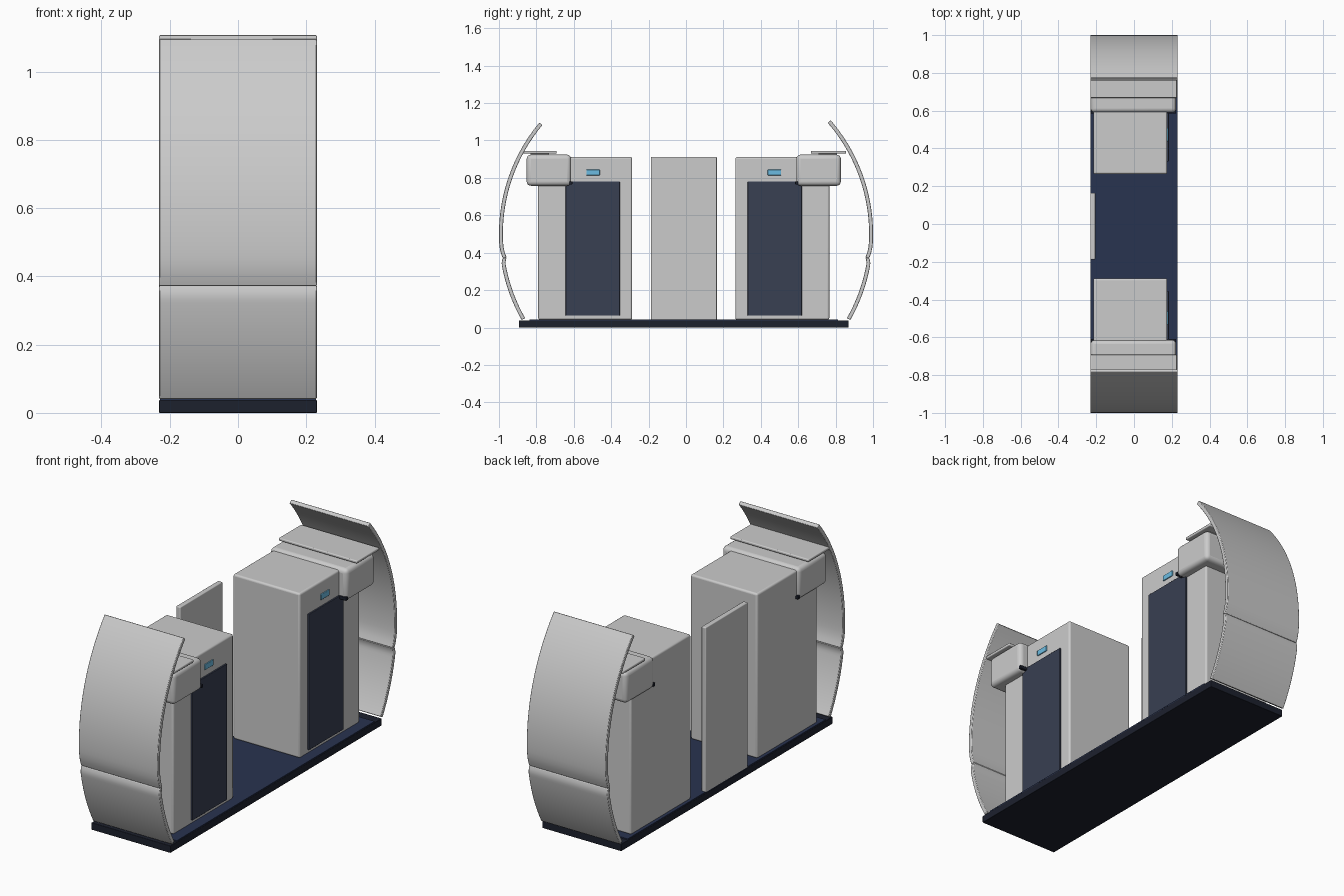
import bpy, bmesh, math

if "Cube" in bpy.data.objects:
    bpy.data.objects.remove(bpy.data.objects["Cube"])

C = -0.012  # symmetry plane of the interior along y


def material(name, rgb):
    m = bpy.data.materials.new(name)
    m.diffuse_color = (*rgb, 1)
    m.use_nodes = True
    m.node_tree.nodes["Principled BSDF"].inputs["Base Color"].default_value = m.diffuse_color
    return m


NAVY = material("navy_floor", (0.022, 0.033, 0.08))
DARK = material("dark_base", (0.012, 0.015, 0.027))
DOOR = material("door_slate", (0.04, 0.05, 0.085))
BLUE = material("screen_blue", (0.15, 0.5, 0.75))


def finish(obj, mat=None):
    if mat:
        obj.data.materials.append(mat)
    bpy.ops.object.select_all(action='DESELECT')
    obj.select_set(True)
    bpy.context.view_layer.objects.active = obj
    bpy.ops.object.shade_smooth_by_angle(angle=math.radians(35))
    return obj


def box(name, x, y, z, bevel=0.0, mat=None):
    """Box from (min, max) ranges with an optional rounded edge."""
    y = sorted(y)
    bpy.ops.mesh.primitive_cube_add(size=1, location=[sum(r) / 2 for r in (x, y, z)])
    o = bpy.context.object
    o.name = name
    o.scale = [r[1] - r[0] for r in (x, y, z)]
    bpy.ops.object.transform_apply(location=False, rotation=False, scale=True)
    if bevel:
        b = o.modifiers.new("round", 'BEVEL')
        b.width, b.segments = bevel, 4
    return finish(o, mat)


def shell(name, side, z0, z1, dip):
    """Curved panel: circular arc in y-z, rolled inward towards the seam."""
    R, T, cy, cz, seam = 0.93, 0.021, 0.07, 0.5, 0.37
    a0, a1 = math.asin((z0 - cz) / R), math.asin((z1 - cz) / R)
    n = 28
    outer, inner = [], []
    for i in range(n + 1):
        a = a0 + (a1 - a0) * i / n
        d = abs(R * math.sin(a) + cz - seam)
        r = R - 0.011 * max(0, 1 - d / dip) ** 2
        outer.append((side * (cy + r * math.cos(a)), cz + r * math.sin(a)))
        inner.append((side * (cy + (r - T) * math.cos(a)), cz + (r - T) * math.sin(a)))
    loop = outer + inner[::-1]
    bm = bmesh.new()
    left, right = [[bm.verts.new((x, y, z)) for y, z in loop] for x in (-0.231, 0.231)]
    m = len(loop)
    for i in range(m):
        j = (i + 1) % m
        bm.faces.new((left[i], left[j], right[j], right[i]))
    for ring in (left, right):
        for i in range(n):
            bm.faces.new((ring[i], ring[i + 1], ring[m - 2 - i], ring[m - 1 - i]))
    bmesh.ops.recalc_face_normals(bm, faces=bm.faces)
    me = bpy.data.meshes.new(name)
    bm.to_mesh(me)
    bm.free()
    o = bpy.data.objects.new(name, me)
    bpy.context.collection.objects.link(o)
    b = o.modifiers.new("round", 'BEVEL')
    b.width, b.segments, b.angle_limit = 0.003, 2, math.radians(50)
    return finish(o)


# Base, floor and central divider
box("base", (-0.231, 0.231), (C - 0.882, C + 0.882), (0, 0.038), 0.003, DARK)
box("floor", (-0.229, 0.229), (C - 0.825, C + 0.825), (0.03, 0.044), 0, NAVY)
box("divider_panel", (-0.231, -0.205), (C - 0.176, C + 0.177), (0.04, 0.912), 0.005)

for side, tag, top in ((-1, "front", 1.096), (1, "back", 1.108)):
    def span(a, b):
        return (C + side * a, C + side * b)

    # Cabinet with door and small screen
    box(tag + "_cabinet", (-0.215, 0.176), span(0.276, 0.778), (0.042, 0.912), 0.01)
    box(tag + "_door", (0.165, 0.184), span(0.342, 0.631), (0.063, 0.781), 0.003, DOOR)
    box(tag + "_screen", (0.17, 0.181), span(0.449, 0.521), (0.814, 0.844), 0.003, BLUE)
    # Full-width header box, its dark trim rod and the shelf above
    box(tag + "_header", (-0.23, 0.223), span(0.602, 0.84), (0.758, 0.924), 0.022)
    box(tag + "_trim_rod", (-0.23, 0.223), span(0.596, 0.612), (0.764, 0.782), 0.003, DARK)
    box(tag + "_shelf", (-0.231, 0.227), span(0.68, 0.868), (0.93, 0.945), 0.005)
    box(tag + "_shelf_support", (-0.2, 0.195), span(0.72, 0.82), (0.915, 0.935))
    # Curved outer shell in two panels
    shell(tag + "_lower_shell", side, 0.04, 0.37, 0.04)
    shell(tag + "_upper_shell", side, 0.371, top, 0.08)
